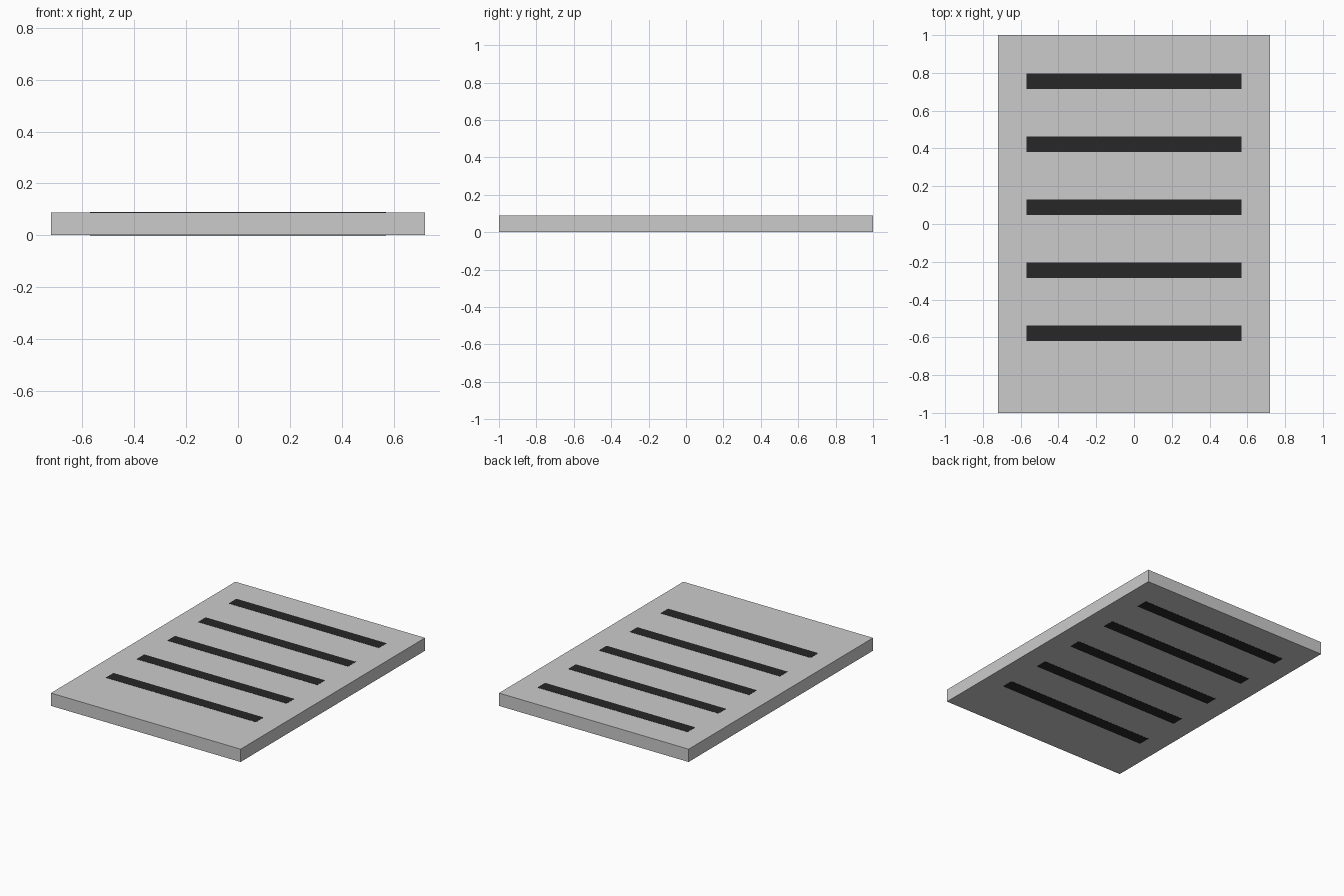
import bpy

if "Cube" in bpy.data.objects:
    bpy.data.objects.remove(bpy.data.objects["Cube"])


def box(name, size, centre):
    bpy.ops.mesh.primitive_cube_add(size=1, location=centre)
    obj = bpy.context.object
    obj.name = name
    obj.scale = size
    bpy.ops.object.transform_apply(location=False, rotation=False, scale=True)
    return obj


black = bpy.data.materials.new("black")
black.diffuse_color = (0.02, 0.02, 0.02, 1)
black.use_nodes = True
black.node_tree.nodes["Principled BSDF"].inputs["Base Color"].default_value = black.diffuse_color

THICK = 0.09   # overall height
PROUD = 0.001  # bars stand a hair proud of both plate faces

# Flat plate
box("plate", (1.44, 2.0, THICK - 2 * PROUD), (0, 0, THICK / 2))

# Five dark bars running right through the plate, evenly spaced
for i in range(5):
    bar = box(f"bar_{i + 1}", (1.14, 0.083, THICK), (0, -0.578 + i / 3, THICK / 2))
    bar.data.materials.append(black)
